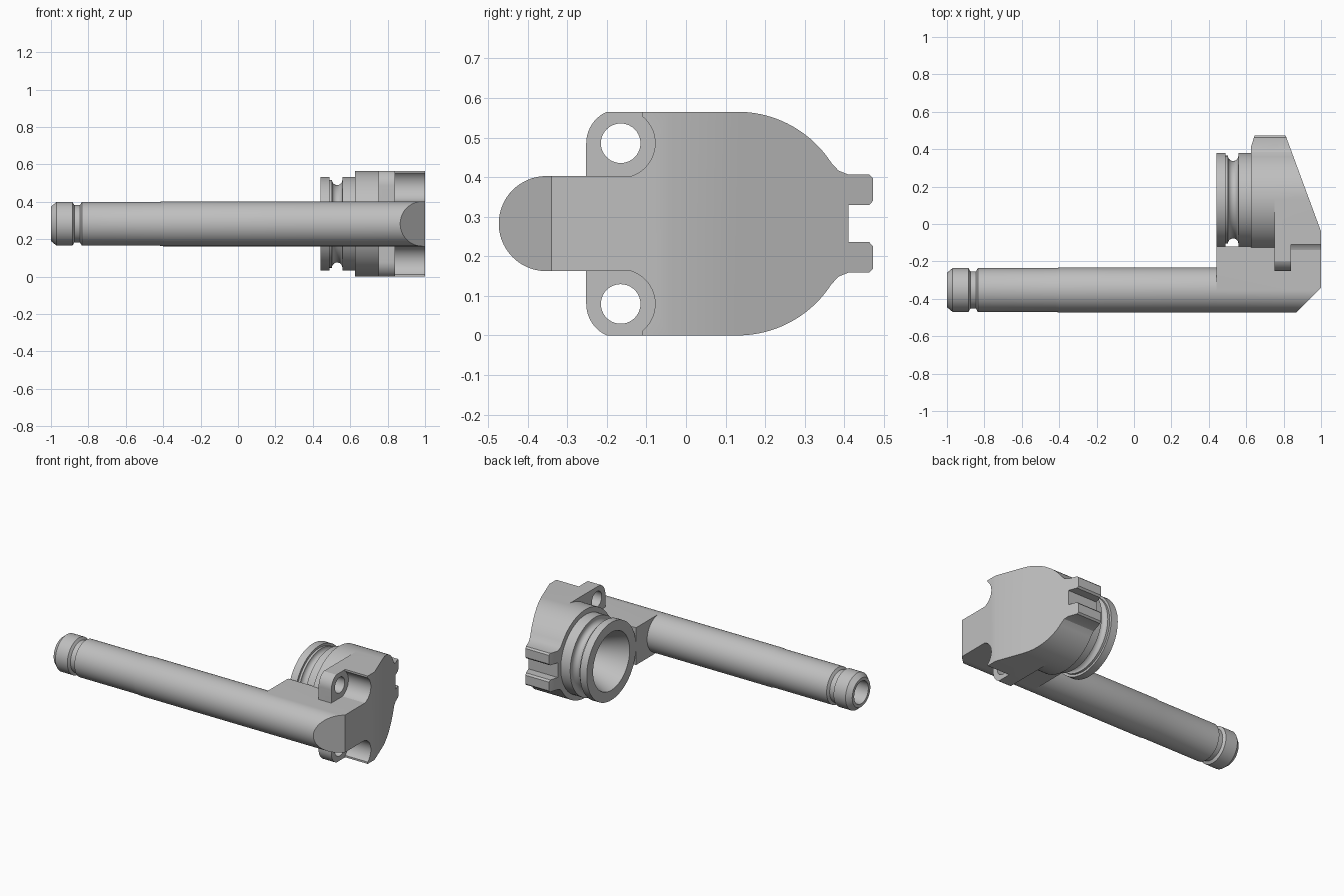
import bpy, bmesh
from math import cos, sin, radians, tau
from mathutils import Vector

cube = bpy.data.objects.get("Cube")
if cube:
    bpy.data.objects.remove(cube)

grey = bpy.data.materials.new("plain_grey")
grey.use_nodes = True
tone = (0.52, 0.52, 0.52, 1)
grey.diffuse_color = tone
grey.node_tree.nodes["Principled BSDF"].inputs["Base Color"].default_value = tone

MID = 0.2825      # height of the symmetry plane, also the head radius
ARM_Y = -0.353    # tube axis
PLUG_Y = 0.13     # plug axis
HOLE_Y, HOLE_Z = -0.165, 0.203


def finish(bm, name):
    bmesh.ops.remove_doubles(bm, verts=bm.verts, dist=1e-5)
    bmesh.ops.recalc_face_normals(bm, faces=bm.faces)
    mesh = bpy.data.meshes.new(name)
    bm.to_mesh(mesh)
    bm.free()
    mesh.materials.append(grey)
    obj = bpy.data.objects.new(name, mesh)
    bpy.context.collection.objects.link(obj)
    return obj


def arc(cy, cz, r, start, end, n=24):
    angles = [radians(start + (end - start) * i / n) for i in range(n + 1)]
    return [(cy + r * cos(a), cz + r * sin(a)) for a in angles]


def mirrored(half):
    """Close an upper half outline with its lower reflection."""
    return half + [(y, -z) for y, z in reversed(half) if abs(z) > 1e-6]


def prism(name, outline, x0, x1, slices=()):
    """Extrude a (y, z) outline along x and slice it by (point, outward normal)."""
    bm = bmesh.new()
    face = bm.faces.new([bm.verts.new((x0, y, z + MID)) for y, z in outline])
    new = bmesh.ops.extrude_face_region(bm, geom=[face])["geom"]
    bmesh.ops.translate(bm, vec=(x1 - x0, 0, 0),
                        verts=[v for v in new if isinstance(v, bmesh.types.BMVert)])
    for point, normal in slices:
        geom = bm.verts[:] + bm.edges[:] + bm.faces[:]
        cut = bmesh.ops.bisect_plane(bm, geom=geom, plane_co=Vector((*point, 0)),
                                     plane_no=Vector((*normal, 0)).normalized(),
                                     clear_outer=True)["geom_cut"]
        edges = [e for e in cut if isinstance(e, bmesh.types.BMEdge)]
        if edges:
            bmesh.ops.contextual_create(bm, geom=edges)
    return finish(bm, name)


def lathe(name, profile, cy, steps=64):
    """Turn an (x, radius) profile about an axis parallel to x."""
    bm = bmesh.new()
    verts = [bm.verts.new((x, cy + r, MID)) for x, r in profile]
    edges = [bm.edges.new(pair) for pair in zip(verts, verts[1:])]
    bmesh.ops.spin(bm, geom=verts + edges, cent=(0, cy, MID), axis=(1, 0, 0),
                   angle=tau, steps=steps, use_merge=True)
    return finish(bm, name)


def carve(obj, cutters):
    for cutter in cutters:
        mod = obj.modifiers.new("cut", 'BOOLEAN')
        mod.operation, mod.solver, mod.object = 'DIFFERENCE', 'EXACT', cutter
    bpy.context.view_layer.update()
    done = obj.evaluated_get(bpy.context.evaluated_depsgraph_get())
    mesh = bpy.data.meshes.new_from_object(done)
    obj.modifiers.clear()
    obj.data = mesh


# Long tube with chamfered tip, seal groove and open bore
tube = lathe("tube", [
    (-0.6, 0), (-0.6, 0.072), (-1, 0.072), (-1, 0.092), (-0.97, 0.117),
    (-0.885, 0.117), (-0.875, 0.1), (-0.845, 0.1), (-0.835, 0.117),
    (-0.42, 0.117), (-0.40, 0.12), (0.45, 0.12), (0.45, 0)], ARM_Y)

# Arm block: round front, flat sides, bevelled end
arm_half = arc(ARM_Y, 0, 0.12, 180, 90) + [(-0.12, 0.12)]
arm = prism("arm_block", mirrored(arm_half), 0.44, 1,
            [((1, -0.34), (1, -1))])

# Shared rear outline: rounded shoulder, fillet and slotted tail
tail = [(0.385, 0.134), (0.41, 0.124), (0.463, 0.124), (0.473, 0.114),
        (0.473, 0.058), (0.463, 0.047), (0.41, 0.047)]
shoulder = arc(PLUG_Y, 0, MID, 90, 33)
ear = arc(HOLE_Y, HOLE_Z, 0.087, 180, 114, 10)
ear[-1] = (ear[-1][0], MID)

# Head with ears and sloping outer face
slope = ((1, -0.04), (0.515, 0.19))
head = prism("head", mirrored(ear + shoulder + tail), 0.75, 1, [slope])

# Round boss behind the head, its tail bevelled
boss_half = arc(PLUG_Y, 0, MID, 180, 90, 40) + shoulder[1:] + tail
boss = prism("boss", mirrored(boss_half), 0.625, 0.75,
             [((0.625, 0.41), (-0.065, 0.02))])

# Plug with rounded seal groove
groove = [(0.53 + 0.028 * cos(a), 0.235 - 0.028 * sin(a))
          for a in (radians(180 - 15 * i) for i in range(13))]
plug = lathe("plug", [(0.44, 0), (0.44, 0.25), (0.488, 0.25), (0.488, 0.235)]
             + groove + [(0.558, 0.25), (0.63, 0.25), (0.63, 0)], PLUG_Y)

# Cutters: plug bore, screw holes and screw head recesses
bore = lathe("bore_cutter", [(0.42, 0), (0.42, 0.188), (0.45, 0.185),
                             (0.6, 0.125), (0.8, 0.12), (0.8, 0)], PLUG_Y)
cutters = [bore]
pocket = ([(-0.3, 0.116), (HOLE_Y, 0.116)] + arc(HOLE_Y, HOLE_Z, 0.087, -90, 51)
          + [(-0.11, 0.35), (-0.3, 0.35)])
for side in (1, -1):
    ring = arc(HOLE_Y, HOLE_Z * side, 0.05, 0, 360, 40)[:-1]
    cutters.append(prism("hole_cutter", ring, 0.7, 1.1))
    recess = [(y, z * side) for y, z in pocket]
    cutters.append(prism("recess_cutter", recess, 0.84, 1.1))

carve(head, cutters)
carve(boss, [bore])
carve(plug, [bore])
for cutter in cutters:
    bpy.data.objects.remove(cutter)

# Smooth the round faces and keep hard edges
for obj in (tube, arm, head, boss, plug):
    bpy.ops.object.select_all(action='DESELECT')
    obj.select_set(True)
    bpy.context.view_layer.objects.active = obj
    bpy.ops.object.shade_smooth_by_angle(angle=radians(25))
